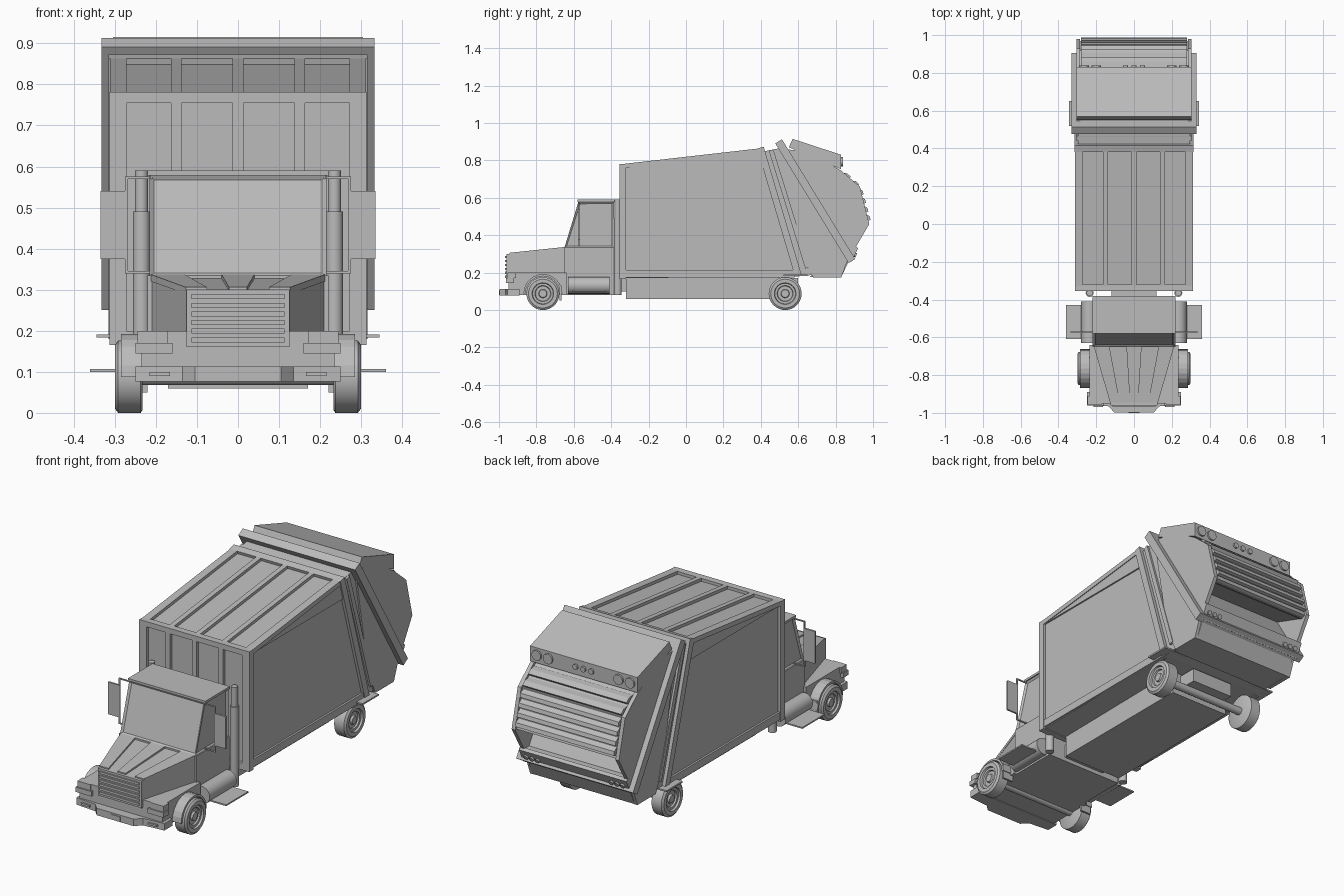
import bpy, bmesh, math
from mathutils import Vector

cube = bpy.data.objects.get("Cube")
if cube:
    bpy.data.objects.remove(cube, do_unlink=True)

GREY = (0.5, 0.5, 0.5, 1)
mat = bpy.data.materials.new("plain_grey")
mat.use_nodes = True
mat.diffuse_color = GREY
mat.node_tree.nodes["Principled BSDF"].inputs["Base Color"].default_value = GREY
round_parts = []
SIDES = ((1, "left"), (-1, "right"))


def finish(name, bm):
    bmesh.ops.remove_doubles(bm, verts=bm.verts, dist=1e-5)
    bmesh.ops.recalc_face_normals(bm, faces=bm.faces)
    me = bpy.data.meshes.new(name)
    bm.to_mesh(me)
    bm.free()
    me.materials.append(mat)
    ob = bpy.data.objects.new(name, me)
    bpy.context.collection.objects.link(ob)
    return ob


def loft(name, a, b, inset=None):
    """Solid between two matching outlines; inset is a rule choosing recessed faces."""
    bm = bmesh.new()
    va, vb = [bm.verts.new(p) for p in a], [bm.verts.new(p) for p in b]
    n = len(a)
    bm.faces.new(va)
    bm.faces.new(vb[::-1])
    for i in range(n):
        bm.faces.new((va[i], vb[i], vb[(i + 1) % n], va[(i + 1) % n]))
    bmesh.ops.recalc_face_normals(bm, faces=bm.faces)
    if inset:
        for f in [f for f in bm.faces if inset(f.normal)]:
            bmesh.ops.inset_region(bm, faces=[f], thickness=0.015, depth=-0.008)
    return finish(name, bm)


def prism(name, pts, x0, x1, inset=None):
    """Side outline (y, z) pulled across x."""
    return loft(name, [(x0, *p) for p in pts], [(x1, *p) for p in pts], inset)


def plan(name, pts, z0, z1):
    """Top outline (x, y) pulled up z."""
    return loft(name, [(*p, z0) for p in pts], [(*p, z1) for p in pts])


def box(name, x0, x1, y0, y1, z0, z1):
    return prism(name, [(y0, z0), (y1, z0), (y1, z1), (y0, z1)], x0, x1)


def pair(name, x0, x1, *rest):
    for s, side in SIDES:
        box(f"{side}_{name}", s * x0, s * x1, *rest)


def beam(name, p, q, width, x0, x1):
    """Bar along a side-on line p-q, spanning x0 to x1."""
    p, q = Vector(p), Vector(q)
    d = (q - p).normalized() * width / 2
    n = Vector((-d.y, d.x))
    return prism(name, [p + n, p - n, q - n, q + n], x0, x1)


def lathe(name, profile, centre, axis, segs=24):
    """Spin (radius, offset) profile about an axis through centre."""
    rot = Vector((0, 0, 1)).rotation_difference(Vector(axis))
    bm = bmesh.new()
    rings = []
    for r, h in profile:
        rings.append([bm.verts.new(Vector(centre) + rot @ Vector(
            (r * math.cos(t * math.tau / segs), r * math.sin(t * math.tau / segs), h)))
            for t in range(segs)])
    for a, b in zip(rings, rings[1:]):
        for i in range(segs):
            j = (i + 1) % segs
            bm.faces.new((a[i], a[j], b[j], b[i]))
    ob = finish(name, bm)
    round_parts.append(ob)
    return ob


def rod(name, centre, axis, r, length, segs=20):
    return lathe(name, [(0, 0), (r, 0), (r, length), (0, length)], centre, axis, segs)


# Chassis
box("chassis_box", -0.17, 0.17, -0.32, 0.5, 0.06, 0.2)
box("frame_rail", -0.12, 0.12, -0.65, 0.6, 0.1, 0.17)

# Cab
box("cab_lower", -0.22, 0.22, -0.65, -0.385, 0.08, 0.335)
prism("cab_upper", [(-0.65, 0.333), (-0.575, 0.58), (-0.385, 0.58), (-0.385, 0.333)],
      -0.215, 0.215, lambda n: abs(n.x) > 0.9 or n.y < -0.8)
box("cab_roof", -0.22, 0.22, -0.58, -0.38, 0.578, 0.59)

# Tapered hood with raised strips
def section(w, y, low, high):
    return [(-w, y, low), (w, y, low), (w, y, high), (-w, y, high)]

loft("hood", section(0.21, -0.65, 0.18, 0.327), section(0.125, -0.95, 0.15, 0.298))

def hood_strip(name, back, front):
    loft(name, [(x, -0.65, z) for x, z in zip(back + back[::-1], (0.32, 0.32, 0.337, 0.337))],
         [(x, -0.945, z) for x, z in zip(front + front[::-1], (0.29, 0.29, 0.306, 0.306))])

hood_strip("hood_centre_strip", (-0.04, 0.04), (-0.022, 0.022))
for s, side in SIDES:
    hood_strip(f"{side}_hood_strip", (s * 0.13, s * 0.212), (s * 0.075, s * 0.127))

# Grille
box("grille_frame", -0.125, 0.125, -0.96, -0.945, 0.16, 0.3)
for i in range(6):
    z = 0.172 + i * 0.021
    box(f"grille_bar_{i + 1}", -0.113, 0.113, -0.967, -0.955, z, z + 0.012)

# Front lower body, bumper and lamps
box("front_lower_body", -0.235, 0.235, -0.95, -0.64, 0.08, 0.2)
half = [(0.25, -0.89), (0.25, -0.955), (0.135, -0.965), (0.105, -0.997)]
plan("bumper", half + [(-x, y) for x, y in half[::-1]], 0.077, 0.113)
box("bumper_centre_plate", -0.03, 0.03, -1.0, -0.99, 0.08, 0.105)
pair("bumper_lamp", 0.165, 0.215, -0.969, -0.95, 0.09, 0.1)
pair("headlamp", 0.16, 0.25, -0.962, -0.92, 0.145, 0.17)
pair("headlamp_base", 0.17, 0.245, -0.955, -0.91, 0.17, 0.2)

# Wheels and arches
TYRE = [(0, 0.06), (0.02, 0.06), (0.023, 0.05), (0.04, 0.05), (0.043, 0.058),
        (0.055, 0.058), (0.058, 0.068), (0.077, 0.068), (0.088, 0.06),
        (0.088, 0.005), (0.08, 0), (0, 0)]
for s, side in SIDES:
    for y, end in ((-0.765, "front"), (0.53, "rear")):
        lathe(f"{side}_{end}_wheel", TYRE, (s * 0.232, y, 0.088), (s, 0, 0), 32)
    arc = [i * math.pi / 12 for i in range(13)]
    pts = [(-0.765 + r * math.cos(a), 0.088 + r * math.sin(a))
           for r, seq in ((0.104, arc), (0.093, arc[::-1])) for a in seq]
    prism(f"{side}_wheel_arch", pts, s * 0.22, s * 0.285)
    rod(f"{side}_fuel_tank", (s * 0.235, -0.63, 0.132), (0, 1, 0), 0.045, 0.22)
    # Exhaust stack
    rod(f"{side}_exhaust_lower", (s * 0.235, -0.365, 0.08), (0, 0, 1), 0.021, 0.41)
    rod(f"{side}_exhaust_pipe", (s * 0.235, -0.365, 0.45), (0, 0, 1), 0.016, 0.14)
rod("rear_axle", (-0.24, 0.53, 0.088), (1, 0, 0), 0.02, 0.48)
rod("front_axle", (-0.24, -0.765, 0.088), (1, 0, 0), 0.02, 0.48)
pair("mud_flap", 0.22, 0.28, -0.675, -0.665, 0.05, 0.13)
pair("cab_step", 0.22, 0.36, -0.61, -0.43, 0.1, 0.107)
pair("rear_fender_plate", 0.2, 0.345, 0.52, 0.65, 0.183, 0.191)

# Mirrors on brackets
pair("mirror", 0.27, 0.335, -0.578, -0.568, 0.375, 0.54)
for z in (0.34, 0.57):
    pair(f"mirror_arm_{'top' if z > 0.5 else 'bottom'}", 0.21, 0.275, -0.576, -0.57, z, z + 0.006)
pair("mirror_post", 0.268, 0.275, -0.576, -0.57, 0.34, 0.576)

# Refuse body with roof, front and side framing
prism("refuse_body", [(-0.34, 0.17), (-0.34, 0.765), (0.4, 0.85), (0.6, 0.18)], -0.3, 0.3)
for i, x in enumerate((-0.292, -0.15, 0, 0.15, 0.292)):
    w = 0.02 if abs(x) > 0.2 else 0.013
    beam(f"roof_rib_{i + 1}", (-0.345, 0.768), (0.4, 0.853), 0.024, x - w, x + w)
    box(f"front_rib_{i + 1}", x - w, x + w, -0.355, -0.33, 0.17, 0.77)
box("front_top_rail", -0.313, 0.313, -0.355, -0.32, 0.755, 0.782)
box("front_bottom_rail", -0.313, 0.313, -0.355, -0.32, 0.165, 0.2)
pair("front_corner_post", 0.28, 0.313, -0.355, -0.32, 0.165, 0.78)
for s, side in SIDES:
    prism(f"{side}_upper_side_panel", [(-0.33, 0.76), (0.42, 0.76), (0.4, 0.858), (-0.33, 0.776)],
          s * 0.29, s * 0.308)
    box(f"{side}_lower_side_rail", s * 0.28, s * 0.31, -0.33, 0.58, 0.175, 0.215)

# Slanted frames joining body and tailgate
beam("body_end_frame", (0.398, 0.868), (0.6, 0.185), 0.036, -0.315, 0.315)
prism("tailgate_core", [(0.4, 0.845), (0.5, 0.865), (0.86, 0.27), (0.8, 0.2), (0.6, 0.18)], -0.297, 0.297)
beam("tailgate_rib", (0.455, 0.855), (0.65, 0.225), 0.025, -0.308, 0.308)
beam("tailgate_frame", (0.495, 0.902), (0.887, 0.262), 0.042, -0.332, 0.332)

# Tailgate cheeks, hopper and hood
CHEEK = [(0.52, 0.86), (0.65, 0.85), (0.83, 0.745), (0.93, 0.66), (0.98, 0.46),
         (0.91, 0.34), (0.86, 0.255), (0.83, 0.175), (0.68, 0.175), (0.62, 0.3)]
for s, side in SIDES:
    prism(f"{side}_tailgate_cheek", CHEEK, s * 0.285, s * 0.305)
prism("hopper", [(0.66, 0.176), (0.83, 0.176), (0.87, 0.26), (0.91, 0.335), (0.84, 0.335), (0.79, 0.28)],
      -0.29, 0.29)
beam("hopper_lip", (0.875, 0.262), (0.912, 0.335), 0.02, -0.305, 0.305)
prism("tailgate_hood", [(0.55, 0.87), (0.57, 0.915), (0.83, 0.83), (0.83, 0.752), (0.65, 0.83)],
      -0.305, 0.305)
prism("packer_blade", [(0.72, 0.56), (0.95, 0.47), (0.95, 0.45), (0.74, 0.52)], -0.285, 0.285)

# Louvred rear panel
prism("rear_panel", [(0.79, 0.76), (0.918, 0.655), (0.968, 0.46), (0.94, 0.45), (0.89, 0.64), (0.77, 0.73)],
      -0.287, 0.287)
top, bend, low = Vector((0.83, 0.735)), Vector((0.922, 0.652)), Vector((0.972, 0.47))
stops = [top, top.lerp(bend, 0.5), bend] + [bend.lerp(low, k / 4) for k in range(1, 5)]
for i, (a, b) in enumerate(zip(stops, stops[1:])):
    b = a.lerp(b, 0.85)
    out = Vector((b.y - a.y, a.x - b.x)).normalized() * -0.018
    prism(f"rear_slat_{i + 1}", [a, a.lerp(b, 0.5) + out, b + out, b], -0.28, 0.28)

# Rear lamps
for i, (x, r) in enumerate(((-0.265, 0.026), (-0.2, 0.026), (-0.045, 0.014), (0, 0.014),
                            (0.045, 0.014), (0.2, 0.026), (0.265, 0.026))):
    rod(f"hood_lamp_{i + 1}", (x, 0.825, 0.793), (0, 1, 0), r, 0.014)
for s, side in SIDES:
    for i in range(3):
        rod(f"{side}_lip_lamp_{i + 1}", (s * (0.21 + i * 0.032), 0.895, 0.3), (0.0, 0.9, -0.45), 0.012, 0.017, 12)

# Smooth the round parts, keeping their edges
bpy.ops.object.select_all(action="DESELECT")
for ob in round_parts:
    ob.select_set(True)
bpy.context.view_layer.objects.active = round_parts[0]
bpy.ops.object.shade_smooth_by_angle(angle=math.radians(35))
